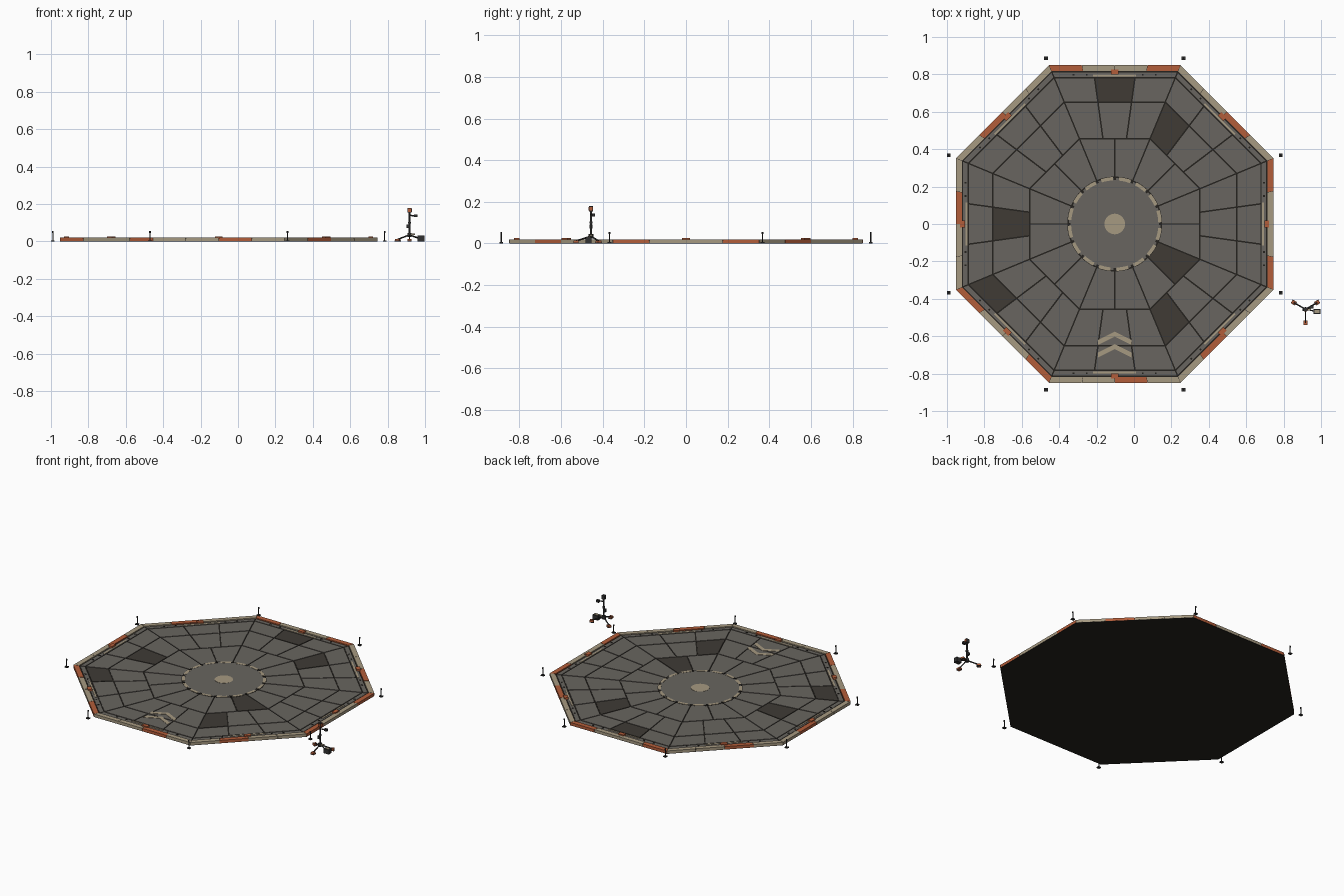
import bpy, bmesh, math
from mathutils import Vector, Matrix

cube = bpy.data.objects.get("Cube")
if cube:
    bpy.data.objects.remove(cube)

CX = -0.103                    # platform centre
APO = 0.849                    # platform apothem
TAN = math.tan(math.pi / 8)
FLOOR = 0.016

COLOURS = {
    "floor_grey": (0.14, 0.13, 0.115),
    "dark_panel": (0.05, 0.044, 0.036),
    "seam_black": (0.018, 0.016, 0.013),
    "sand_trim": (0.38, 0.32, 0.22),
    "rust_orange": (0.45, 0.11, 0.042),
    "post_metal": (0.03, 0.03, 0.03),
}
NAMES = list(COLOURS)
GREY, DARK, SEAM, SAND, RUST, METAL = range(len(NAMES))
MATS = []
for name, rgb in COLOURS.items():
    m = bpy.data.materials.new(name)
    m.use_nodes = True
    m.diffuse_color = (*rgb, 1)
    bsdf = m.node_tree.nodes["Principled BSDF"]
    bsdf.inputs["Base Color"].default_value = (*rgb, 1)
    bsdf.inputs["Roughness"].default_value = 0.8
    MATS.append(m)


def finish(bm, name, smooth=False):
    bmesh.ops.recalc_face_normals(bm, faces=bm.faces)
    me = bpy.data.meshes.new(name)
    bm.to_mesh(me)
    bm.free()
    for m in MATS:
        me.materials.append(m)
    ob = bpy.data.objects.new(name, me)
    bpy.context.collection.objects.link(ob)
    if smooth:
        bpy.ops.object.select_all(action="DESELECT")
        ob.select_set(True)
        bpy.context.view_layer.objects.active = ob
        bpy.ops.object.shade_smooth_by_angle(angle=math.radians(40))
    return ob


def prism(bm, pts, z0, z1, mat):
    """Extrude a flat outline from z0 to z1."""
    low = [bm.verts.new((p[0], p[1], z0)) for p in pts]
    top = [bm.verts.new((p[0], p[1], z1)) for p in pts]
    n = len(pts)
    faces = [bm.faces.new(low[::-1]), bm.faces.new(top)]
    for i in range(n):
        j = (i + 1) % n
        faces.append(bm.faces.new((low[i], low[j], top[j], top[i])))
    for f in faces:
        f.material_index = mat


def at(k, d, t):
    """Point on side k, at distance d from the centre and t along the side."""
    a = k * math.pi / 4
    return (CX + d * math.cos(a) - t * math.sin(a), d * math.sin(a) + t * math.cos(a))


def block(bm, k, d, t, depth, width, z0, z1, mat):
    a, b = depth / 2, width / 2
    prism(bm, [at(k, d - a, t - b), at(k, d + a, t - b), at(k, d + a, t + b), at(k, d - a, t + b)],
          z0, z1, mat)


def wedge(bm, k, d0, d1, i, n, gap, z0, z1, mat):
    """Piece i of n across side k between two distances, with seam gaps."""
    def t(d, j, s):
        return d * TAN * (2 * j / n - 1) + s * gap
    prism(bm, [at(k, d0, t(d0, i, 1)), at(k, d1, t(d1, i, 1)),
               at(k, d1, t(d1, i + 1, -1)), at(k, d0, t(d0, i + 1, -1))], z0, z1, mat)


def circle(r, n=48, a0=0.0, a1=math.tau):
    return [(CX + r * math.cos(a0 + (a1 - a0) * i / n), r * math.sin(a0 + (a1 - a0) * i / n))
            for i in range(n)]


def box(bm, c, size, mat, turn=0.0):
    mx = Matrix.Translation(c) @ Matrix.Rotation(turn, 4, "Z") @ Matrix.Diagonal((*size, 1))
    res = bmesh.ops.create_cube(bm, size=1, matrix=mx)
    for f in {f for v in res["verts"] for f in v.link_faces}:
        f.material_index = mat


def rod(bm, a, b, r, mat, sides=10):
    a, b = Vector(a), Vector(b)
    d = b - a
    mx = Matrix.Translation((a + b) / 2) @ d.to_track_quat("Z", "Y").to_matrix().to_4x4()
    res = bmesh.ops.create_cone(bm, cap_ends=True, segments=sides, radius1=r, radius2=r,
                                depth=d.length, matrix=mx)
    for f in {f for v in res["verts"] for f in v.link_faces}:
        f.material_index = mat


# Dark slab that shows through the seams
bm = bmesh.new()
prism(bm, [at(k, APO - 0.001, -APO * TAN) for k in range(8)], 0, 0.013, SEAM)
finish(bm, "base_slab")

# Floor panels: three rings and a narrow outer walkway
RINGS = [(0.22, 0.455, 2), (0.455, 0.652, 3), (0.652, 0.782, 3)]
DARK_PANELS = {(2, 2, 1), (1, 1, 2), (7, 0, 1), (7, 1, 0), (5, 2, 0), (4, 1, 1)}
bm = bmesh.new()
for k in range(8):
    for r, (d0, d1, n) in enumerate(RINGS):
        for i in range(n):
            mat = DARK if (k, r, i) in DARK_PANELS else GREY
            wedge(bm, k, d0 + 0.004, d1 - 0.004, i, n, 0.004, 0.01, FLOOR, mat)
    wedge(bm, k, 0.786, 0.81, 0, 1, 0.004, 0.01, FLOOR, GREY)
finish(bm, "floor_panels")

# Rim in four segments per side, some painted
RUST_RIM = {0: (0, 3), 1: (1,), 2: (0, 3), 3: (2,), 4: (1,), 5: (0, 3), 6: (2,), 7: (1,)}
bm = bmesh.new()
for k in range(8):
    for i in range(4):
        mat = RUST if i in RUST_RIM[k] else SAND
        wedge(bm, k, 0.817, APO, i, 4, 0.001, 0.002, 0.02, mat)
finish(bm, "rim_segments")

# Clips, edge strips and bolts along each side
bm = bmesh.new()
for k in range(8):
    block(bm, k, 0.813, 0, 0.026, 0.04, 0.012, 0.027, RUST)
    block(bm, k, 0.793, 0, 0.011, 0.23, 0.012, 0.0185, SAND)
    for t in (-0.22, -0.15, 0.15, 0.22):
        block(bm, k, 0.798, t, 0.009, 0.009, 0.012, 0.0185, SEAM)
finish(bm, "side_fittings")

# Centre disc with dashed ring and middle spot
bm = bmesh.new()
prism(bm, circle(0.254), 0.008, 0.0165, SEAM)
prism(bm, circle(0.246), 0.008, 0.0172, GREY)
prism(bm, circle(0.055), 0.008, 0.0182, SAND)
for i in range(16):
    a0, a1 = (math.tau * (i + s) / 16 for s in (0.1, 0.9))
    outer = circle(0.251, 6, a0, a1)
    inner = circle(0.233, 6, a0, a1)
    prism(bm, outer + inner[::-1], 0.01, 0.0182, SAND)
for i in range(16):
    a = math.tau * i / 16
    box(bm, (CX + 0.243 * math.cos(a), 0.243 * math.sin(a), 0.016), (0.014, 0.012, 0.006), SEAM, a)
finish(bm, "centre_disc")

# Direction chevrons on the front panel
bm = bmesh.new()
for y in (-0.575, -0.642):
    for s in (-1, 1):
        prism(bm, [(CX, y), (CX + s * 0.09, y - 0.045), (CX + s * 0.09, y - 0.072),
                   (CX, y - 0.027)], 0.012, 0.018, SAND)
finish(bm, "chevrons")

# Corner posts standing just outside the rim
bm = bmesh.new()
for k in range(8):
    a = (k + 0.5) * math.pi / 4
    x, y = CX + 0.96 * math.cos(a), 0.96 * math.sin(a)
    box(bm, (x, y, 0.003), (0.02, 0.018, 0.006), METAL)
    rod(bm, (x, y, 0.005), (x, y, 0.05), 0.003, METAL, 8)
    rod(bm, (x, y, 0.046), (x, y, 0.055), 0.0045, METAL, 8)
finish(bm, "corner_posts", True)

# Tripod stand
TX, TY = 0.917, -0.456
bm = bmesh.new()
rod(bm, (TX, TY, 0.025), (TX, TY, 0.16), 0.005, METAL)
rod(bm, (TX, TY, 0.025), (TX, TY, 0.045), 0.012, METAL)
rod(bm, (TX, TY, 0.095), (TX, TY, 0.105), 0.008, METAL)
for deg in (30, 150, 270):
    a = math.radians(deg)
    fx, fy = TX + 0.072 * math.cos(a), TY + 0.072 * math.sin(a)
    rod(bm, (TX, TY, 0.035), (fx, fy, 0.012), 0.004, METAL)
    box(bm, (fx, fy, 0.007), (0.024, 0.02, 0.014), RUST, a)
    box(bm, (fx, fy, 0.002), (0.026, 0.022, 0.004), METAL, a)
finish(bm, "tripod_stand", True)

# Instrument head, side arm and pole box
bm = bmesh.new()
box(bm, (TX, TY, 0.167), (0.02, 0.018, 0.026), METAL)
box(bm, (TX, TY - 0.009, 0.167), (0.016, 0.004, 0.018), RUST)
box(bm, (TX + 0.011, TY, 0.167), (0.003, 0.014, 0.018), RUST)
rod(bm, (TX, TY, 0.14), (TX + 0.038, TY + 0.013, 0.136), 0.004, METAL)
box(bm, (TX + 0.034, TY + 0.012, 0.137), (0.02, 0.016, 0.014), METAL)
box(bm, (TX - 0.007, TY, 0.082), (0.016, 0.016, 0.018), METAL)
box(bm, (TX + 0.013, TY, 0.039), (0.03, 0.014, 0.006), SAND)
finish(bm, "instrument_head")

# Case beside the tripod
bm = bmesh.new()
box(bm, (0.979, -0.468, 0.016), (0.038, 0.028, 0.03), METAL)
box(bm, (0.979, -0.468, 0.0315), (0.026, 0.016, 0.003), SAND)
rod(bm, (TX, TY, 0.035), (0.965, -0.466, 0.02), 0.003, METAL, 8)
finish(bm, "equipment_case")
